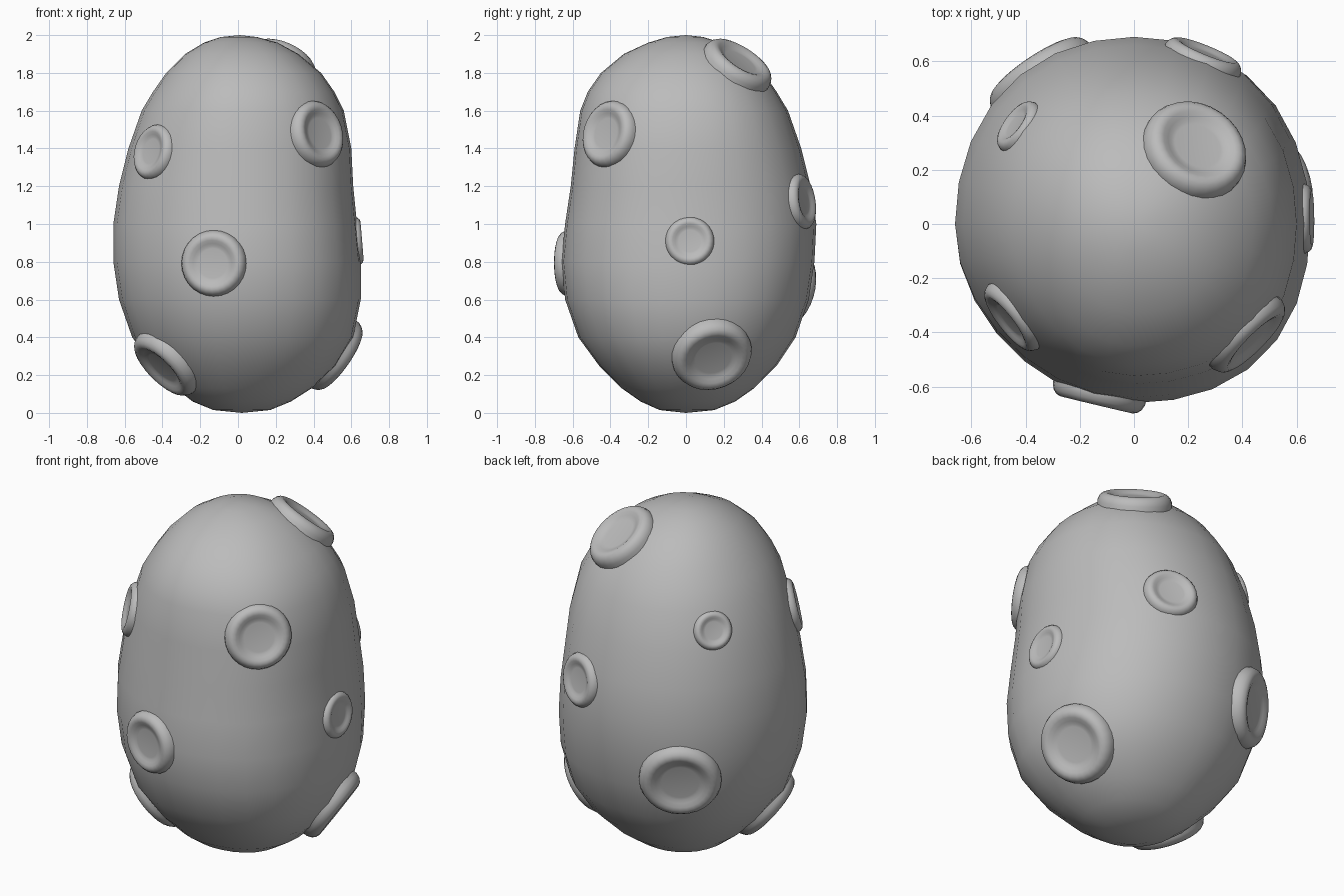
import bpy, bmesh, math
from mathutils import Vector
from mathutils.bvhtree import BVHTree

cube = bpy.data.objects.get("Cube")
if cube:
    bpy.data.objects.remove(cube, do_unlink=True)

SIDES = 28

stone = bpy.data.materials.new("stone_grey")
stone.use_nodes = True
grey = (0.5, 0.5, 0.5, 1)
stone.diffuse_color = grey
stone.node_tree.nodes["Principled BSDF"].inputs["Base Color"].default_value = grey


def finish(name, bm):
    """Turn a bmesh into a smooth shaded object."""
    bmesh.ops.recalc_face_normals(bm, faces=bm.faces)
    for face in bm.faces:
        face.smooth = True
    mesh = bpy.data.meshes.new(name)
    bm.to_mesh(mesh)
    mesh.materials.append(stone)
    obj = bpy.data.objects.new(name, mesh)
    bpy.context.collection.objects.link(obj)
    return obj


def skin(bm, rings):
    """Bridge a list of vertex rings with quads."""
    for low, high in zip(rings, rings[1:]):
        for i in range(len(low)):
            j = (i + 1) % len(low)
            bm.faces.new((low[i], low[j], high[j], high[i]))


def fan(bm, ring, tip):
    """Close a ring with triangles to one point."""
    for i in range(len(ring)):
        bm.faces.new((ring[i], ring[(i + 1) % len(ring)], tip))


# Lopsided egg body: height, then reach to the right, left, front and back
sections = [
    (.015, .13, .17, .14, .15),
    (.06, .24, .28, .24, .26),
    (.13, .33, .39, .34, .36),
    (.25, .45, .52, .46, .48),
    (.4, .56, .61, .57, .58),
    (.6, .63, .65, .64, .65),
    (.8, .66, .65, .66, .68),
    (1, .66, .63, .64, .69),
    (1.2, .63, .61, .61, .66),
    (1.4, .58, .6, .59, .61),
    (1.6, .51, .56, .56, .54),
    (1.7, .45, .51, .52, .48),
    (1.8, .38, .44, .45, .41),
    (1.9, .28, .32, .33, .3),
    (1.96, .18, .21, .2, .19),
    (1.99, .09, .1, .1, .09),
]
# Diagonal swelling of each quarter, keyed by (is left, is back)
swell = {(True, True): .03, (False, True): .02,
         (False, False): -.02, (True, False): .04}
body_bm = bmesh.new()
rings = []
for z, right, left, front, back in sections:
    ring = []
    for i in range(SIDES):
        angle = math.tau * i / SIDES
        c, s = math.cos(angle), math.sin(angle)
        grow = 1 + swell[c > 0, s > 0] * math.sin(2 * angle) ** 2
        x = grow * c * (left if c > 0 else right)
        y = grow * s * (back if s > 0 else front)
        ring.append(body_bm.verts.new((x, y, z)))
    rings.append(ring)
skin(body_bm, rings)
fan(body_bm, rings[0], body_bm.verts.new((.02, 0, 0)))
fan(body_bm, rings[-1], body_bm.verts.new((.01, 0, 2)))
body = finish("body", body_bm)
surface = BVHTree.FromBMesh(body_bm)

# Crater cross-section as fractions of its radius: skirt, rounded rim, dish
rim_profile = [
    (1, -.3), (1, -.08), (.95, .04), (.88, .11), (.79, .145),
    (.7, .125), (.6, .08), (.52, .045), (.45, .035),
]


def crater(name, spot, radius):
    """Seat a raised ring with a shallow dish on the body."""
    centre = surface.find_nearest(Vector(spot))[0]
    normal = Vector()
    for _, n, _, dist in surface.find_nearest_range(centre, radius):
        normal += n * (1.2 * radius - dist)
    normal.normalize()
    turn = normal.to_track_quat("Z", "Y")
    bm = bmesh.new()
    loops = []
    for r, h in rim_profile:
        loop = []
        for i in range(SIDES):
            a = math.tau * i / SIDES
            local = Vector((r * math.cos(a), r * math.sin(a), h)) * radius
            loop.append(bm.verts.new(centre + turn @ local))
        loops.append(loop)
    skin(bm, loops)
    bm.faces.new(loops[-1])
    finish(name, bm)


crater("crater_upper_front_left", (.43, -.42, 1.48), .18)
crater("crater_upper_front_right", (-.44, -.34, 1.38), .15)
crater("crater_middle_front", (-.135, -.66, .79), .175)
crater("crater_lower_right", (-.4, -.2, .24), .21)
crater("crater_top", (.23, .28, 1.85), .2)
crater("crater_middle_left", (.64, .02, .91), .13)
crater("crater_lower_left", (.52, .14, .3), .215)
crater("crater_upper_back_right", (-.46, .38, 1.51), .107)
crater("crater_middle_back", (.26, .62, 1.12), .15)
crater("crater_lower_back_right", (-.36, .57, .66), .22)
body_bm.free()
